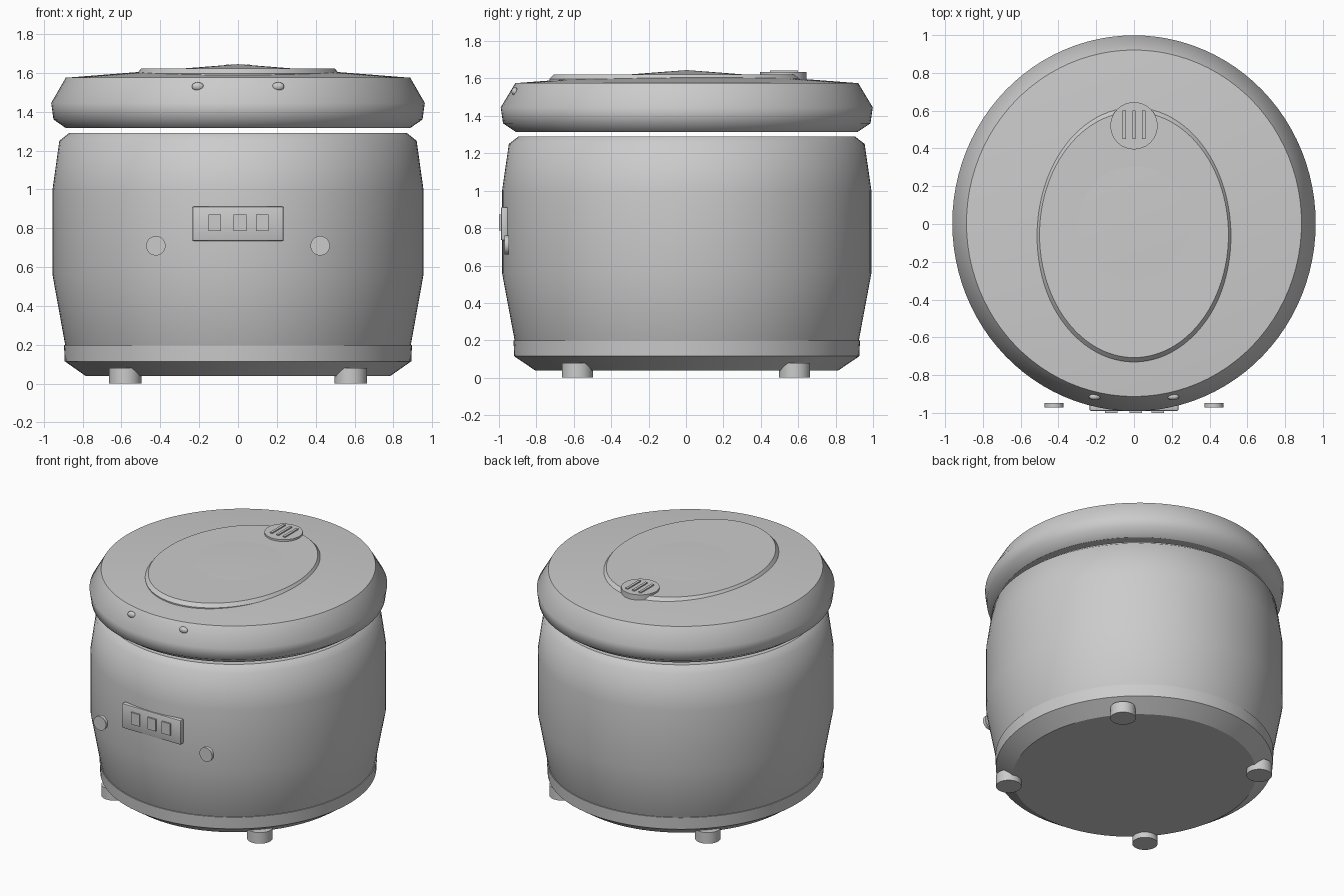
import bpy, bmesh, math

if "Cube" in bpy.data.objects:
    bpy.data.objects.remove(bpy.data.objects["Cube"])

CY = 0.004       # centre of the pot in y
RATIO = 1.034    # pot is slightly deeper than wide


def finish(bm, name, smooth=None, flat_caps=False):
    bmesh.ops.recalc_face_normals(bm, faces=bm.faces)
    me = bpy.data.meshes.new(name)
    bm.to_mesh(me)
    bm.free()
    ob = bpy.data.objects.new(name, me)
    bpy.context.collection.objects.link(ob)
    if smooth:
        bpy.ops.object.select_all(action='DESELECT')
        ob.select_set(True)
        bpy.context.view_layer.objects.active = ob
        bpy.ops.object.shade_smooth_by_angle(angle=math.radians(smooth))
    if flat_caps:
        for p in me.polygons:
            if len(p.vertices) > 4:
                p.use_smooth = False
    return ob


def revolve(name, profile, loc=(0, CY), ratio=RATIO, n=96, smooth=50):
    """Elliptical lathe of (radius, z) points, capped; radius 0 makes a tip."""
    bm = bmesh.new()
    rings = []
    for r, z in profile:
        count = n if r else 1
        rings.append([bm.verts.new((loc[0] + r * math.cos(2 * math.pi * i / n),
                                    loc[1] + ratio * r * math.sin(2 * math.pi * i / n), z))
                      for i in range(count)])
    for a, b in zip(rings, rings[1:]):
        for i in range(n):
            j = (i + 1) % n
            bm.faces.new((a[i], a[j], b[0]) if len(b) == 1 else (a[i], a[j], b[j], b[i]))
    for ring in (rings[0], rings[-1]):
        if len(ring) > 1:
            bm.faces.new(ring)
    return finish(bm, name, smooth, True)


def box(name, lo, hi, bevel=0):
    bm = bmesh.new()
    bmesh.ops.create_cube(bm, size=1)
    for v in bm.verts:
        v.co = [(a + b) / 2 + c * (b - a) for a, b, c in zip(lo, hi, v.co)]
    if bevel:
        bmesh.ops.bevel(bm, geom=bm.edges[:], offset=bevel, segments=2,
                        profile=0.5, affect='EDGES')
    return finish(bm, name, 35)


# Pot: base ring and main body
revolve("base", [(0.785, 0.04), (0.892, 0.115), (0.896, 0.2)])
revolve("body", [(0.885, 0.19), (0.89, 0.2), (0.955, 0.56), (0.955, 1.0),
                 (0.92, 1.25), (0.87, 1.29)])

# Lid with a shallow conical top
revolve("lid", [(0.885, 1.315), (0.95, 1.36), (0.962, 1.445), (0.887, 1.575), (0, 1.645)])

# Oval plate on the lid
revolve("lid_plate", [(0.518, 1.57), (0.518, 1.598), (0.500, 1.622)],
        loc=(0, -0.057), ratio=1.3, smooth=30)

# Steam vent with raised bars
revolve("steam_vent", [(0.125, 1.585), (0.125, 1.635)], loc=(0, 0.52), ratio=1, n=48)
for i in (-1, 0, 1):
    box(f"vent_bar_{i + 2}", (i * 0.052 - 0.009, 0.45, 1.62),
        (i * 0.052 + 0.009, 0.60, 1.643))

# Control panel and its buttons
box("control_panel", (-0.235, -0.99, 0.735), (0.235, -0.952, 0.912), 0.008)
for i, x in enumerate((-0.12, 0.01, 0.125)):
    box(f"panel_button_{i + 1}", (x - 0.033, -1.0, 0.787), (x + 0.033, -0.975, 0.872))

for side, s in (("left", -1), ("right", 1)):
    # Round button beside the panel
    bm = bmesh.new()
    bmesh.ops.create_cone(bm, cap_ends=True, segments=40, radius1=0.05,
                          radius2=0.05, depth=0.025)
    for v in bm.verts:
        v.co = (v.co.x + s * 0.423, v.co.z - 0.959, v.co.y + 0.71)
    finish(bm, f"round_button_{side}", 40)

    # Small nub on the lid rim
    bm = bmesh.new()
    bmesh.ops.create_uvsphere(bm, u_segments=24, v_segments=12, radius=1)
    for v in bm.verts:
        v.co = (v.co.x * 0.031 + s * 0.207, v.co.y * 0.018 - 0.915, v.co.z * 0.022 + 1.53)
    finish(bm, f"lid_nub_{side}", 60)

    # Feet
    for end, t in (("front", -1), ("back", 1)):
        revolve(f"{end}_{side}_foot", [(0.083, 0), (0.083, 0.08)],
                loc=(s * 0.581, t * 0.581), ratio=1, n=40)
